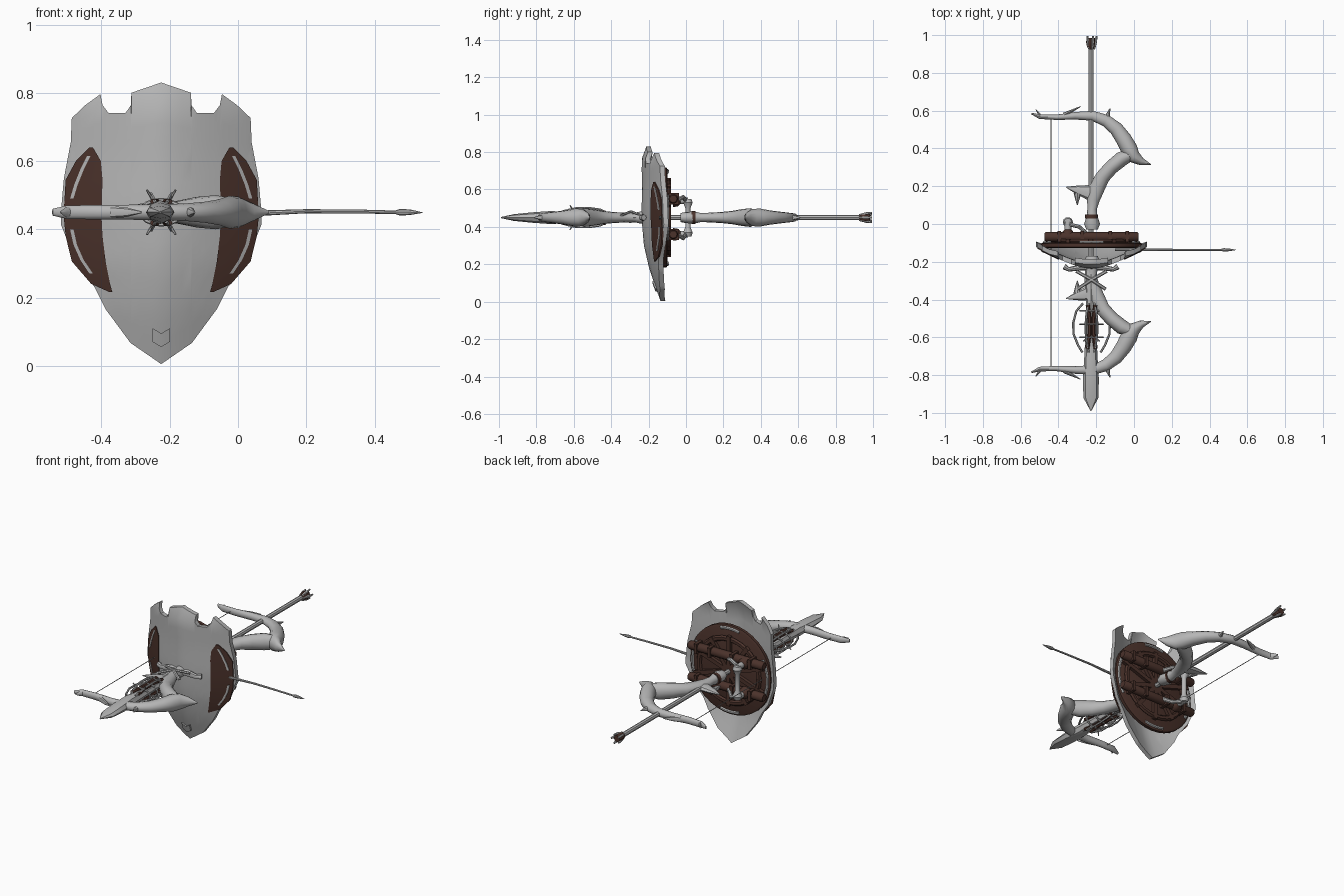
import bpy, bmesh, math
from mathutils import Vector

if "Cube" in bpy.data.objects:
    bpy.data.objects.remove(bpy.data.objects["Cube"])

CX, CZ = -0.225, 0.45      # centre line of the shield and height of the weapons


def material(name, rgb):
    m = bpy.data.materials.new(name)
    m.diffuse_color = (*rgb, 1)
    m.use_nodes = True
    m.node_tree.nodes["Principled BSDF"].inputs["Base Color"].default_value = m.diffuse_color
    return m


STEEL = material("pale_steel", (0.47, 0.47, 0.47))
WOOD = material("dark_wood", (0.07, 0.032, 0.024))


def finish(name, bm, mat, angle=38):
    bmesh.ops.recalc_face_normals(bm, faces=bm.faces[:])
    me = bpy.data.meshes.new(name)
    bm.to_mesh(me)
    bm.free()
    me.materials.append(mat)
    me.polygons.foreach_set("use_smooth", [True] * len(me.polygons))
    me.set_sharp_from_angle(angle=math.radians(angle))
    ob = bpy.data.objects.new(name, me)
    bpy.context.collection.objects.link(ob)
    return ob


def lerp(table, v):
    for (a, b), (c, d) in zip(table, table[1:]):
        if v <= c:
            return b + (d - b) * (v - a) / (c - a)
    return table[-1][1]


def loft(name, pts, radii, mat, n=10, up=(0, 0, 1), closed=False):
    """Sweep an ellipse (half width, half thickness along up) through points."""
    bm = bmesh.new()
    pts = [Vector(p) for p in pts]
    up = Vector(up)
    if len(radii) == 1:
        radii = radii * len(pts)
    k, rings = len(pts), []
    for i, (p, (w, t)) in enumerate(zip(pts, radii)):
        a = pts[i - 1] if i or closed else p
        b = pts[(i + 1) % k] if i < k - 1 or closed else p
        tan = (b - a).normalized()
        side = up.cross(tan).normalized()
        top = tan.cross(side)
        rings.append([bm.verts.new(p + side * w * math.cos(s) + top * t * math.sin(s))
                      for s in (2 * math.pi * j / n for j in range(n))])
    for r, q in zip(rings, rings[1:] + (rings[:1] if closed else [])):
        for j in range(n):
            bm.faces.new((r[j], r[(j + 1) % n], q[(j + 1) % n], q[j]))
    if not closed:
        bm.faces.new(rings[0])
        bm.faces.new(rings[-1])
    return finish(name, bm, mat)


def sheet(name, rows, thick, mat):
    """Grid of front points thickened towards the back."""
    bm = bmesh.new()
    g = [[bm.verts.new(p) for p in r] for r in rows]
    for r, q in zip(g, g[1:]):
        for j in range(len(r) - 1):
            bm.faces.new((r[j], r[j + 1], q[j + 1], q[j]))
    ext = bmesh.ops.extrude_face_region(bm, geom=bm.faces[:], use_keep_orig=True)
    vs = [e for e in ext["geom"] if isinstance(e, bmesh.types.BMVert)]
    bmesh.ops.translate(bm, verts=vs, vec=(0, thick, 0))
    return finish(name, bm, mat)


def box(name, loc, size, mat, roll=0):
    bm = bmesh.new()
    bmesh.ops.create_cube(bm, size=1)
    bmesh.ops.scale(bm, vec=size, verts=bm.verts)
    ob = finish(name, bm, mat)
    ob.location = loc
    ob.rotation_euler = (0, roll, 0)
    return ob


# ---- shield: curved plate with a notched top and pointed foot
KEEL = [(0, -.135), (.07, -.16), (.17, -.195), (.3, -.225), (.45, -.238),
        (.62, -.235), (.76, -.238), (.83, -.212)]
LOW = [(0, .005), (.09, .067), (.163, .166), (.195, .23), (.25, .306), (.294, .414)]
HIGH = [(0, .83), (.0875, .80), (.0885, .764), (.105, .74), (.154, .74), (.172, .764),
        (.178, .796), (.222, .764), (.262, .726), (.265, .655), (.285, .55), (.294, .45)]


def shell(h, z, lift=0):
    return (CX + h, lerp(KEEL, z) + .73 * abs(h) ** 1.5 - lift, z)


stations = sorted({a for a, _ in LOW + HIGH} | {.03, .06, .125, .14, .24})
stations = [-h for h in stations[:0:-1]] + stations
rows = []
for i in range(15):
    t = i / 14
    rows.append([shell(h, lerp(LOW, abs(h)) * (1 - t) + lerp(HIGH, abs(h)) * t)
                 for h in stations])
sheet("shield_plate", rows, .026, STEEL)

# small raised chevron near the foot
sheet("foot_chevron", [[shell(h, z + abs(h) * .6, .009) for h in (-.026, -.013, 0, .013, .026)]
                       for z in (.055, .095)], .009, STEEL)

# wooden side panels: (height, inner, outer), with narrow steel slots
PANEL = [(.216, .143, .152), (.24, .15, .205), (.306, .163, .262), (.38, .172, .28),
         (.44, .175, .286), (.545, .172, .28), (.60, .177, .25), (.64, .2, .21)]
for s, side in ((-1, "left"), (1, "right")):
    sheet(f"side_panel_{side}", [[shell(s * (a + (b - a) * k / 5), z, .005) for k in range(6)]
                                 for z, a, b in PANEL], .009, WOOD)
    for i, path in enumerate((((.262, .49), (.25, .53), (.232, .575), (.212, .615)),
                              ((.205, .27), (.232, .31), (.252, .355), (.262, .40)))):
        sheet(f"panel_slot_{side}_{i}", [[shell(s * (h + d), z, .008) for d in (-.005, .005)]
                                         for h, z in path], .006, STEEL)


# ---- wooden backing disc set inside the shell
def arc(r, rz, y, a0, a1, n):
    return [(CX + r * math.cos(a), y, CZ + rz * math.sin(a))
            for a in (a0 + (a1 - a0) * i / n for i in range(n + 1))]


loft("backing_disc", [(CX, y, CZ) for y in (-.128, -.122, -.104, -.098)],
     [(.25, .25), (.268, .268), (.268, .268), (.255, .255)], WOOD, 36)
loft("disc_ring", arc(.2, .19, -.09, 0, 2 * math.pi, 32)[:-1],
     [(.016, .012)], WOOD, 6, (0, 1, 0), True)
for i in range(5):
    a = math.pi * i / 5 + .3
    box(f"disc_spoke_{i}", (CX, -.09, CZ), (.48 if i in (0, 4) else .42, .022, .024), WOOD, a)
for i, z in enumerate((.36, .55)):
    loft(f"cross_beam_{i}", [(CX + x, -.068, z) for x in (-.25, -.24, .24, .25)],
         [(.02, .02), (.026, .026), (.026, .026), (.02, .02)], WOOD, 10)
    for x in (-.17, -.05, .1, .19):
        box(f"beam_strap_{i}", (CX + x, -.066, z), (.018, .058, .06), WOOD)
for i, (c, d) in enumerate(((0, .5), (math.pi, .5), (math.pi / 2, .25), (-math.pi / 2, .25))):
    loft(f"rim_strip_{i}", arc(.25, .25, -.097, c - d, c + d, 12),
         [(.009, .007)], STEEL, 6, (0, 1, 0))

# arm grip with two brackets
loft("arm_grip", [(-.35, .01, z) for z in (.35, .37, .40, .50, .53, .55)],
     [(.02, .02), (.027, .027), (.014, .014), (.014, .014), (.027, .027), (.02, .02)],
     STEEL, 10, (0, 1, 0))
for i, z in enumerate((.36, .54)):
    loft(f"bracket_hub_{i}", [(-.35, y, z) for y in (-.07, -.045, -.03)],
         [(.036, .036), (.032, .032), (.018, .018)], WOOD, 10)
    loft(f"grip_bracket_{i}", [(-.35, -.04, z), (-.35, .01, z)], [(.018, .018)], STEEL, 10)
    loft(f"bracket_arm_{i}", [(-.35, 0, z), (-.29, -.015, z + (i - .5) * .04), (-.25, -.05, z)],
         [(.01, .012)], STEEL, 8)

# ---- bow: limbs and barbs reflected about y = -0.10
LIMB = [((-.543, .585), .004, .01), ((-.50, .568), .012, .02), ((-.41, .565), .014, .021),
        ((-.31, .573), .02, .022), ((-.22, .573), .026, .023), ((-.15, .548), .032, .026),
        ((-.095, .505), .037, .031), ((-.055, .45), .042, .038), ((-.025, .395), .045, .048),
        ((.0, .355), .036, .046), ((.04, .33), .02, .028), ((.09, .315), .002, .004)]
RISER = [((-.01, .37), .03, .04), ((-.065, .345), .04, .05), ((-.12, .3), .038, .045),
         ((-.165, .25), .038, .036), ((-.195, .195), .042, .03), ((-.215, .13), .034, .026),
         ((-.222, .08), .025, .024), ((-.222, .045), .028, .032), ((-.222, .0), .042, .03),
         ((-.222, -.03), .03, .024)]
BARBS = [((-.23, .165), (-.36, .195), .042), ((-.15, .54), (-.127, .612), .02),
         ((-.37, .578), (-.283, .622), .012), ((-.49, .565), (-.52, .607), .01),
         ((-.30, .165), (-.3, .1), .02)]
for side, f in (("rear", lambda y: y), ("front", lambda y: -.2 - y)):
    for part, prof in (("limb", LIMB), ("riser", RISER)):
        loft(f"bow_{part}_{side}", [(x, f(y), CZ) for (x, y), _, _ in prof],
             [(w, t) for _, w, t in prof], STEEL, 12)
    for i, (a, b, r) in enumerate(BARBS):
        mid = ((a[0] + b[0]) / 2, (a[1] + b[1]) / 2)
        loft(f"bow_barb_{side}_{i}", [(x, f(y), CZ) for x, y in (a, mid, b)],
             [(r, .018), (r * .6, .014), (.002, .003)], STEEL, 8)
loft("bow_string", [(-.44, .56, CZ), (-.44, -.76, CZ)], [(.002, .002)], STEEL, 6)

# ---- long staff with a flared rear end
loft("staff_shaft", [(CX - .003, y, CZ) for y in (.95, .3, -.3)], [(.014, .014)], STEEL, 8)
loft("staff_collar", [(CX - .003, y, CZ) for y in (.925, .94, .965, .985)],
     [(.014, .014), (.021, .021), (.026, .025), (.02, .02)], WOOD, 8)
for i in range(5):
    a = math.tau * i / 5
    dx, dz = math.cos(a), math.sin(a)
    loft(f"staff_claw_{i}", [(CX + dx * r, y, CZ + dz * r)
                             for r, y in ((.014, .925), (.022, .965), (.027, .995))],
         [(.005, .005), (.008, .008), (.005, .005)], STEEL, 6, (.3, 0, 1))
loft("riser_band", [(CX, y, CZ) for y in (.03, .05)], [(.034, .034)], WOOD, 12)

# ---- front blade, guard and bindings
loft("front_blade", [(CX - .003, y, CZ) for y in
                     (-.22, -.3, -.42, -.6, -.72, -.82, -.92, -.99)],
     [(.03, .026), (.034, .028), (.026, .022), (.03, .026), (.036, .035),
      (.042, .028), (.04, .018), (.002, .003)], STEEL, 8)
loft("cross_guard", [(x, y, CZ) for x, y in
                     ((-.37, -.225), (-.345, -.24), (-.28, -.23), (-.17, -.23), (-.11, -.24),
                      (-.085, -.225))],
     [(.016, .016), (.012, .014), (.016, .02), (.016, .02), (.012, .014), (.016, .016)], STEEL, 8)
for s in (-1, 1):
    loft("binding_strap", [(CX + s * .08, -.25, CZ + .015), (CX, -.295, CZ + .033),
                           (CX - s * .075, -.345, CZ + .012)], [(.009, .006)], STEEL, 6)

# cage of ribs around the blade
for i in range(6):
    a = math.tau * i / 6
    dx, dz = math.cos(a), math.sin(a)
    big = 1.6 if i in (0, 3) else 1
    loft(f"cage_rib_{i}", [(CX + dx * r * big, y, CZ + dz * r) for r, y in
                           ((.028, -.42), (.05, -.46), (.06, -.52), (.06, -.58),
                            (.045, -.64), (.03, -.68))],
         [(.006, .006)], STEEL, 6, (-dz, 0, dx))
for i, y in enumerate((-.46, -.53, -.6)):
    loft(f"cage_hoop_{i}", [(CX + .06 * math.cos(t), y, CZ + .036 * math.sin(t))
                            for t in (math.tau * k / 16 for k in range(16))],
         [(.006, .005)], STEEL, 6, (0, 1, 0), True)
for s in (-1, 1):
    for t in (-1, 1):
        loft("cage_wood_inlay", [(CX + t * x, y, CZ + s * .031) for x, y in
                                 ((.02, -.43), (.011, -.5), (.011, -.58), (.022, -.66))],
             [(.011, .009)], WOOD, 6)
        loft("cage_spike", [(CX + t * .02, -.6, CZ + s * .03), (CX + t * .042, -.62, CZ + s * .065)],
             [(.006, .006), (.003, .003)], STEEL, 6, (0, 1, 0))

# ---- arrow lying across, point towards the right
loft("arrow", [(x, -.137, z) for x, z in
               ((-.1, .45), (.06, .447), (.2, .453), (.35, .452), (.46, .45), (.475, .45),
                (.505, .45), (.54, .449))],
     [(.006, .006), (.007, .008), (.006, .006), (.005, .006), (.005, .005), (.009, .010),
      (.007, .008), (.001, .001)], STEEL, 8)
